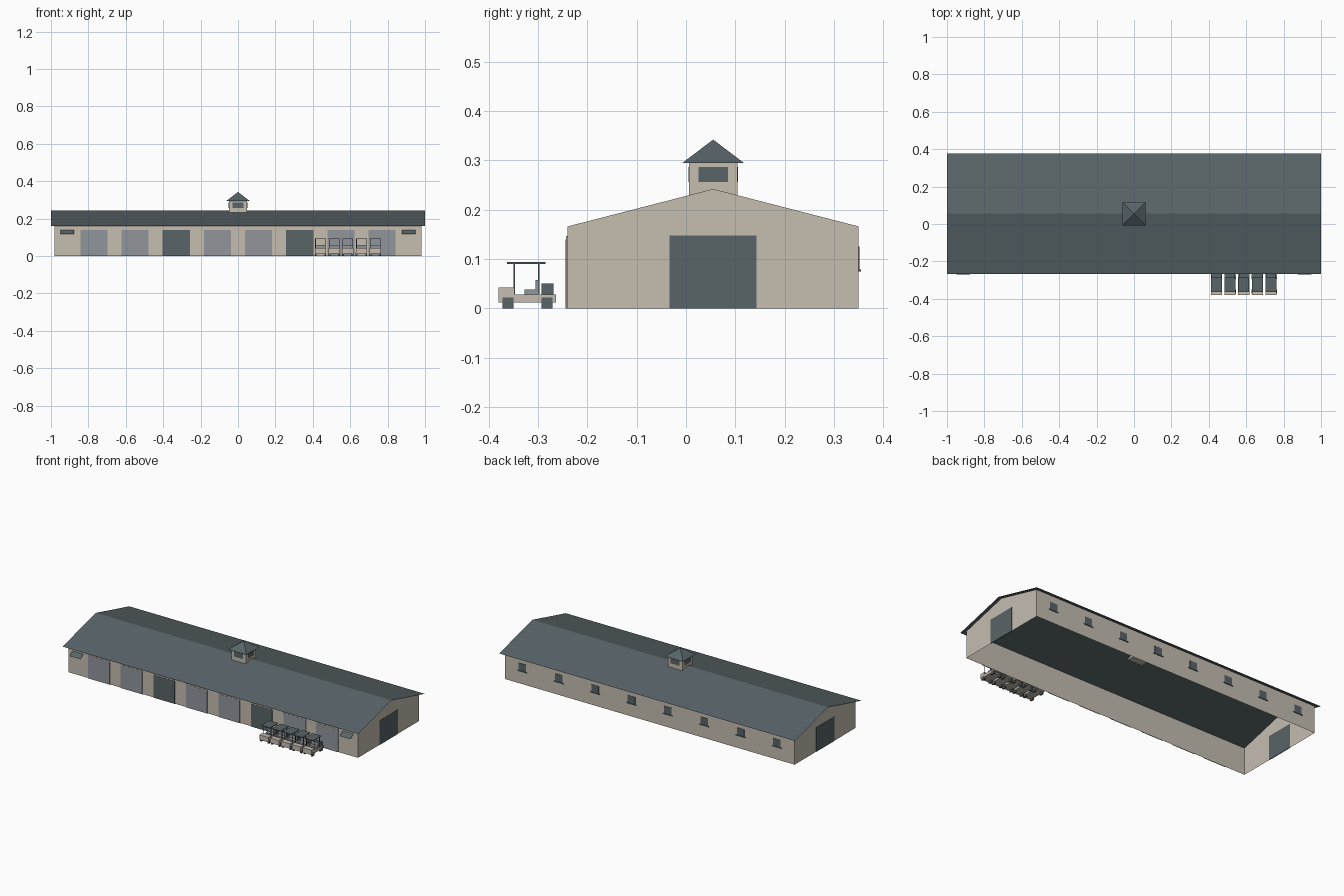
import bpy, bmesh

if "Cube" in bpy.data.objects:
    bpy.data.objects.remove(bpy.data.objects["Cube"])

RIDGE_Y = 0.055          # the building is symmetric about this line
HALF_D, HALF_L = 0.295, 0.98
EAVE_Z, RIDGE_Z = 0.166, 0.242


def material(name, rgb):
    m = bpy.data.materials.new(name)
    m.diffuse_color = (*rgb, 1)
    m.use_nodes = True
    m.node_tree.nodes["Principled BSDF"].inputs["Base Color"].default_value = m.diffuse_color
    return m


BEIGE = material("beige", (0.56, 0.51, 0.435))
SLATE = material("slate", (0.098, 0.128, 0.138))
GREY = material("grey", (0.285, 0.305, 0.33))


def mesh_object(name, verts, faces, mat):
    me = bpy.data.meshes.new(name)
    me.from_pydata(verts, [], faces)
    me.materials.append(mat)
    ob = bpy.data.objects.new(name, me)
    bpy.context.collection.objects.link(ob)
    return ob


def boxes(name, spans, mat):
    """One object from boxes given as (x0, x1, y0, y1, z0, z1)."""
    verts, faces = [], []
    for x0, x1, y0, y1, z0, z1 in spans:
        n = len(verts)
        verts += [(x, y, z) for z in (z0, z1)
                  for x, y in ((x0, y0), (x1, y0), (x1, y1), (x0, y1))]
        faces += [[n + i for i in f] for f in
                  ((3, 2, 1, 0), (4, 5, 6, 7), (0, 1, 5, 4),
                   (1, 2, 6, 5), (2, 3, 7, 6), (3, 0, 4, 7))]
    return mesh_object(name, verts, faces, mat)


# Wall shell, open below, with gabled ends
Y0, Y1 = RIDGE_Y - HALF_D, RIDGE_Y + HALF_D
gable = [(Y0, 0), (Y1, 0), (Y1, EAVE_Z), (RIDGE_Y, RIDGE_Z), (Y0, EAVE_Z)]
verts = [(x, y, z) for x in (-HALF_L, HALF_L) for y, z in gable]
mesh_object("walls", verts, [(4, 3, 2, 1, 0), (5, 6, 7, 8, 9),
                             (0, 5, 9, 4), (1, 2, 7, 6)], BEIGE)

# Thin sheet roof with overhang
slope = (RIDGE_Z - EAVE_Z) / HALF_D
over = 0.322
lift = 0.002
section = [(RIDGE_Y - over, RIDGE_Z + lift - slope * over),
           (RIDGE_Y, RIDGE_Z + lift),
           (RIDGE_Y + over, RIDGE_Z + lift - slope * over)]
verts = [(x, y, z) for x in (-1, 1) for y, z in section]
mesh_object("roof", verts, [(0, 3, 4, 1), (1, 4, 5, 2)], SLATE)

# Front doors in shallow frames
centres = [s * c for c in (0.11, 0.33, 0.55, 0.77) for s in (-1, 1)]
W = 0.0725
boxes("front_door_frames", [(c - W - 0.004, c + W + 0.004, Y0 - 0.003, Y0, 0, 0.147)
                            for c in centres], BEIGE)
for name, mat, dark in (("front_doors", GREY, False), ("dark_front_doors", SLATE, True)):
    boxes(name, [(c - W, c + W, Y0 - 0.004, Y0 - 0.002, 0, 0.14)
                 for c in centres if (abs(c) == 0.33) == dark], mat)

# Large doors on both ends
boxes("end_doors", [(s * HALF_L - 0.002, s * HALF_L + 0.002, -0.033, 0.143, 0, 0.148)
                    for s in (-1, 1)], SLATE)

# Small sloping awnings at the front corners
for side, s in (("left", -1), ("right", 1)):
    a, b = sorted((s * 0.877, s * 0.95))
    mesh_object(side + "_awning", [(a, -0.27, 0.117), (b, -0.27, 0.117),
                                   (b, Y0, 0.138), (a, Y0, 0.138)], [(0, 1, 2, 3)], SLATE)

# Back windows with sills
centres = [s * c for c in (0.123, 0.369, 0.615, 0.861) for s in (-1, 1)]
boxes("back_windows", [(c - 0.025, c + 0.025, Y1, Y1 + 0.002, 0.079, 0.125)
                       for c in centres], SLATE)
boxes("back_sills", [(c - 0.032, c + 0.032, Y1, Y1 + 0.005, 0.075, 0.079)
                     for c in centres], SLATE)

# Cupola on the ridge
R = 0.049
boxes("cupola", [(-R, R, RIDGE_Y - R, RIDGE_Y + R, 0.225, 0.295)], BEIGE)
boxes("cupola_windows", [
    (-0.03, 0.03, RIDGE_Y - R - 0.001, RIDGE_Y + R + 0.001, 0.256, 0.286),
    (-R - 0.001, R + 0.001, RIDGE_Y - 0.03, RIDGE_Y + 0.03, 0.256, 0.286)], SLATE)
E = 0.062
mesh_object("cupola_roof", [(-E, RIDGE_Y - E, 0.295), (E, RIDGE_Y - E, 0.295),
                            (E, RIDGE_Y + E, 0.295), (-E, RIDGE_Y + E, 0.295),
                            (0, RIDGE_Y, 0.342)],
            [(0, 1, 4), (1, 2, 4), (2, 3, 4), (3, 0, 4), (3, 2, 1, 0)], SLATE)


# Row of parked carts
def cart(n, cx):
    def part(name, spans, mat):
        boxes(f"cart_{n}_{name}", [(cx + a, cx + b, *rest) for a, b, *rest in spans], mat)

    part("body", [(-0.03, 0.03, -0.38, -0.263, 0.012, 0.028),
                  (-0.03, 0.03, -0.38, -0.349, 0.028, 0.042)], BEIGE)
    part("wheels", [(x - 0.005, x + 0.005, y, y + 0.022, 0, 0.022)
                    for x in (-0.0255, 0.0255) for y in (-0.372, -0.293)], SLATE)
    part("seat", [(-0.025, 0.025, -0.327, -0.3, 0.028, 0.038),
                  (-0.025, 0.025, -0.305, -0.298, 0.038, 0.058)], GREY)
    part("rear_box", [(-0.026, 0.026, -0.293, -0.268, 0.028, 0.05)], SLATE)
    part("canopy", [(-0.029, 0.029, -0.363, -0.285, 0.09, 0.094)], SLATE)
    part("posts", [(x - 0.0015, x + 0.0015, y - 0.0015, y + 0.0015, 0.028, 0.09)
                   for x in (-0.0265, 0.0265) for y in (-0.348, -0.298)], SLATE)


for i in range(5):
    cart(i + 1, 0.441 + 0.073 * i)
